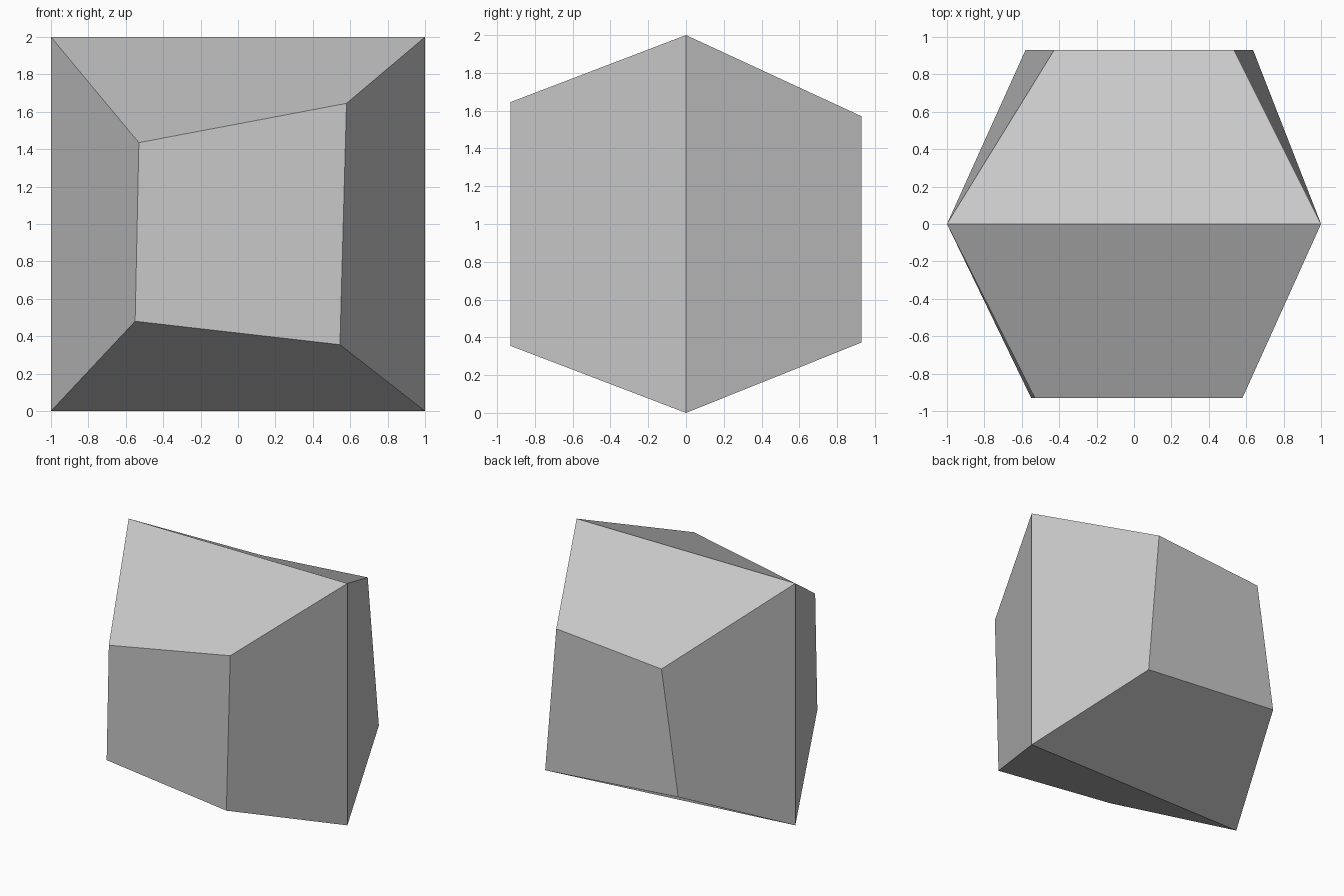
import bpy
import bmesh

cube = bpy.data.objects.get("Cube")
if cube:
    bpy.data.objects.remove(cube, do_unlink=True)

# Single grey material
grey = bpy.data.materials.new("light_grey")
grey.use_nodes = True
colour = (0.58, 0.58, 0.58, 1)
grey.diffuse_color = colour
grey.node_tree.nodes["Principled BSDF"].inputs["Base Color"].default_value = colour

# Cross-sections from front to back: depth, then (x, z) corners
sections = [
    (-0.93, [(-0.55, 0.48), (0.545, 0.355), (0.58, 1.645), (-0.53, 1.435)]),
    (0.0, [(-1, 0), (1, 0), (1, 2), (-1, 2)]),
    (0.93, [(-0.58, 0.477), (0.637, 0.373), (0.535, 1.57), (-0.427, 1.494)]),
]

# Loft the sections into a closed faceted block
bm = bmesh.new()
rings = [[bm.verts.new((x, y, z)) for x, z in corners] for y, corners in sections]
for a, b in zip(rings, rings[1:]):
    for i in range(4):
        j = (i + 1) % 4
        bm.faces.new((a[i], a[j], b[j], b[i]))
bm.faces.new(rings[0])
bm.faces.new(rings[-1])
bmesh.ops.recalc_face_normals(bm, faces=bm.faces)

mesh = bpy.data.meshes.new("faceted_block")
bm.to_mesh(mesh)
bm.free()
mesh.materials.append(grey)
block = bpy.data.objects.new("faceted_block", mesh)
bpy.context.collection.objects.link(block)
